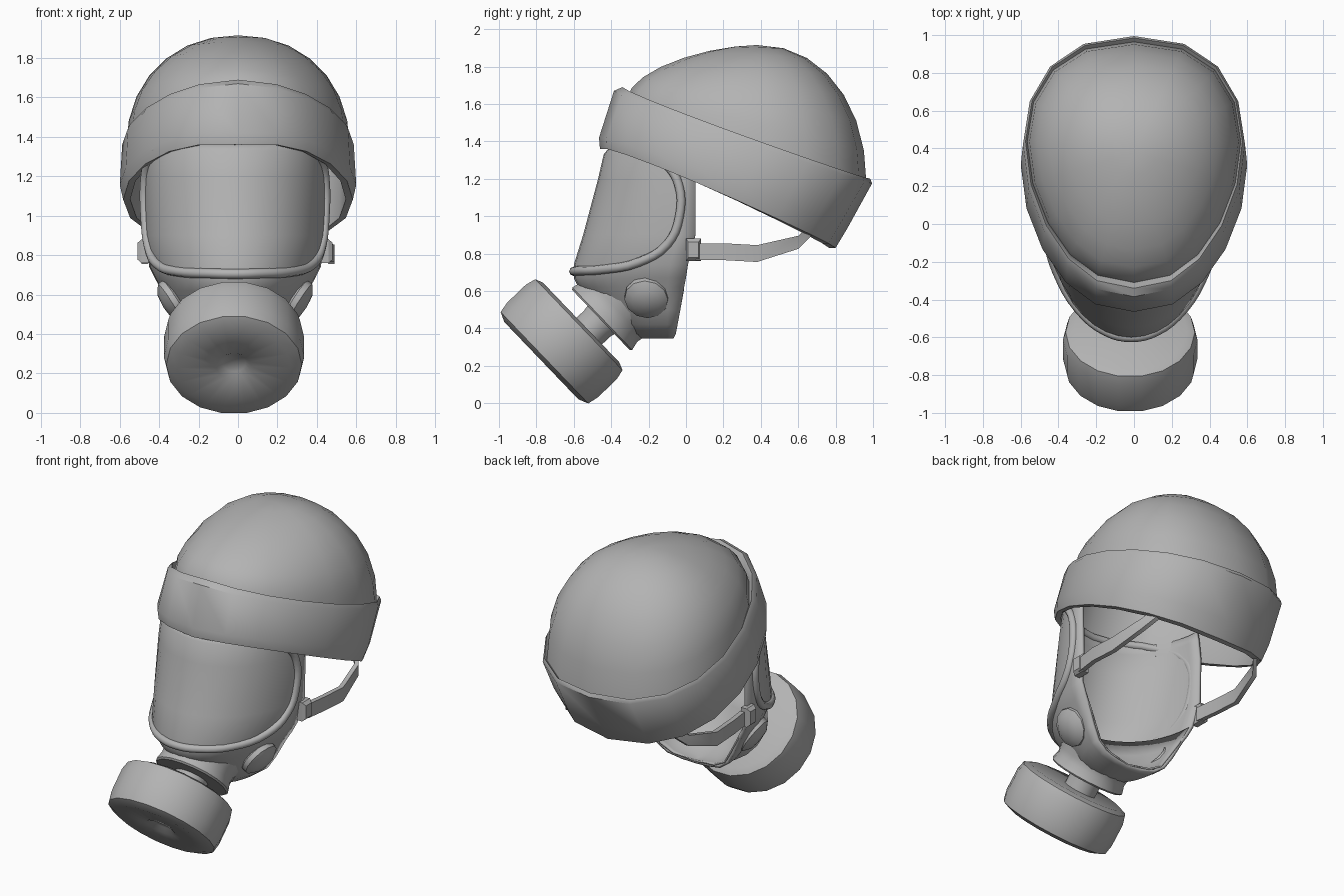
import bpy, bmesh
from math import sin, cos, pi, sqrt, radians
from mathutils import Vector

old = bpy.data.objects.get("Cube")
if old:
    bpy.data.objects.remove(old, do_unlink=True)

grey = bpy.data.materials.new("plain_grey")
grey.use_nodes = True
grey.diffuse_color = (0.45, 0.45, 0.45, 1)
grey.node_tree.nodes["Principled BSDF"].inputs["Base Color"].default_value = (0.45, 0.45, 0.45, 1)
MASK_X = -0.015  # the face piece sits slightly off centre


def add_object(name, data):
    obj = bpy.data.objects.new(name, data)
    data.materials.append(grey)
    bpy.context.scene.collection.objects.link(obj)
    return obj


def loft(name, rings, closed=True, wrap=False, caps=False, angle=45):
    """Skin a list of equally long point rings."""
    bm = bmesh.new()
    rows = [[bm.verts.new(p) for p in ring] for ring in rings]
    pairs = list(zip(rows, rows[1:])) + ([(rows[-1], rows[0])] if wrap else [])
    n = len(rows[0])
    for a, b in pairs:
        for i in range(n if closed else n - 1):
            j = (i + 1) % n
            bm.faces.new((a[i], a[j], b[j], b[i]))
    if caps:
        bm.faces.new(rows[0])
        bm.faces.new(rows[-1])
    bmesh.ops.remove_doubles(bm, verts=bm.verts, dist=0.0005)
    bmesh.ops.recalc_face_normals(bm, faces=bm.faces)
    mesh = bpy.data.meshes.new(name)
    bm.to_mesh(mesh)
    bm.free()
    mesh.shade_smooth()
    mesh.set_sharp_from_angle(angle=radians(angle))
    return add_object(name, mesh)


def lathe(name, centre, axis, profile, sides=18):
    """Spin (radius, height) pairs round an axis."""
    turn = Vector(axis).to_track_quat('Z', 'Y')
    rings = []
    for r, h in profile:
        rings.append([Vector(centre) + turn @ Vector((r * cos(2 * pi * i / sides),
                      r * sin(2 * pi * i / sides), h)) for i in range(sides)])
    return loft(name, rings)


def egg(front, back, width, z_front, z_back, bow, sides=18):
    """Tilted head-shaped ring, broader toward the back, bowed up or down at the sides."""
    ring = []
    for i in range(sides):
        a = 2 * pi * i / sides
        v, s = -cos(a), sin(a)
        x = width * abs(s) ** 0.85 * (1 + 0.15 * v)
        ring.append(Vector((x if s > 0 else -x,
                            (front + back) / 2 + v * (back - front) / 2,
                            z_front + (z_back - z_front) * (v + 1) / 2
                            + bow * abs(s) * (1 - 0.3 * v))))
    return ring


# Knitted hat: crown and folded cuff
base = egg(-0.31, 0.965, 0.56, 1.64, 1.17, -0.02)
top = Vector((0, 0.38, 1.915))
crown = []
for k in range(7):
    s = k * pi / 14
    ring = []
    for p in base:
        power = 0.94 + 0.35 * max(0, top.y - p.y)
        c, h = cos(s) ** power, sin(s) ** power
        ring.append(Vector((p.x * c, top.y + (p.y - top.y) * c, p.z + (top.z - p.z) * h)))
    crown.append(ring)
crown.append([top] * len(base))
loft("hat_crown", crown)
loft("hat_cuff", [egg(-0.31, 0.94, 0.545, 1.64, 1.16, -0.02),
                  egg(-0.34, 0.985, 0.567, 1.69, 1.2, -0.02),
                  egg(-0.385, 0.995, 0.58, 1.67, 1.175, -0.02),
                  egg(-0.465, 0.86, 0.592, 1.42, 0.93, 0.025),
                  egg(-0.46, 0.80, 0.575, 1.36, 0.83, 0.035),
                  egg(-0.425, 0.765, 0.54, 1.36, 0.83, 0.035)], wrap=True)

# Face piece: height, front, back, half width; the last rows close the chin
sections = [(1.38, -0.4, 0.04, 0.45), (1.33, -0.44, 0.045, 0.455), (1.2, -0.47, 0.05, 0.465),
            (0.9, -0.55, 0.05, 0.46), (0.74, -0.6, 0.01, 0.435), (0.67, -0.6, 0.0, 0.4),
            (0.62, -0.575, -0.01, 0.37), (0.5, -0.46, -0.03, 0.31), (0.42, -0.39, -0.045, 0.26),
            (0.37, -0.33, -0.055, 0.19), (0.35, -0.3, -0.065, 0.09), (0.345, -0.29, -0.07, 0)]
# Inner seal: a smaller bowl that meets the face piece along the chin
seal_sections = [(0.73, -0.46, 0.0, 0.415), (0.6, -0.4, -0.012, 0.345), (0.5, -0.33, -0.03, 0.285),
                 (0.42, -0.25, -0.045, 0.235), (0.375, -0.17, -0.055, 0.15), (0.355, -0.1, -0.07, 0)]


def face_shell(name, rows, thickness):
    """U-shaped shell, open at the back, with its thickness on the inside."""
    shell = []
    for z, front, back, width in rows:
        shell.append([(width * cos(pi * i / 20), back + (front - back) * sin(pi * i / 20), z)
                      for i in range(21)])
    obj = loft(name, shell, closed=False)
    obj.location.x = MASK_X
    middle = min(obj.data.polygons, key=lambda p: p.center.y)
    if middle.normal.y > 0:
        obj.data.flip_normals()
    solid = obj.modifiers.new("thickness", 'SOLIDIFY')
    solid.thickness = thickness
    solid.offset = -1


face_shell("mask_face_piece", sections, 0.02)
face_shell("mask_inner_seal", seal_sections, 0.01)


def on_mask(y, z):
    """Point on the face piece at a given depth and height."""
    for a, b in zip(sections, sections[1:]):
        if a[0] >= z >= b[0]:
            t = (a[0] - z) / (a[0] - b[0])
            front, back, width = (a[i] + (b[i] - a[i]) * t for i in (1, 2, 3))
            u = min(1, max(0, (y - back) / (front - back)))
            return Vector((width * sqrt(1 - u * u), back + (front - back) * u, z))


# Raised rim round the visor
half = [on_mask(y, z) for y, z in [(-0.7, 0.705), (-0.57, 0.708), (-0.45, 0.715), (-0.25, 0.755),
                                   (-0.1, 0.85), (-0.035, 1.0), (-0.04, 1.17), (-0.1, 1.27),
                                   (-0.22, 1.35), (-0.7, 1.378)]]
path = half + [Vector((-p.x, p.y, p.z)) for p in reversed(half[1:-1])]
curve = bpy.data.curves.new("visor_rim", 'CURVE')
curve.dimensions = '3D'
curve.bevel_depth = 0.025
curve.bevel_resolution = 2
curve.resolution_u = 4
spline = curve.splines.new('BEZIER')
spline.bezier_points.add(len(path) - 1)
for point, co in zip(spline.bezier_points, path):
    point.co = co
    point.handle_left_type = point.handle_right_type = 'AUTO'
spline.use_cyclic_u = True
add_object("visor_rim", curve).location.x = MASK_X

# Snout, neck and filter canister share one tilted axis
axis = (0, -0.72, -0.69)
lathe("mask_snout", (MASK_X, -0.455, 0.445), axis,
      [(0, 0), (0.225, 0), (0.235, -0.01), (0.222, -0.06), (0.228, -0.1), (0.245, -0.15)])
lathe("filter_neck", (MASK_X, -0.455, 0.445), axis,
      [(0.11, -0.02), (0.1, 0.03), (0.1, 0.2)])
lathe("filter_canister", (-0.02, -0.663, 0.333), axis,
      [(0, -0.142), (0.3, -0.142), (0.342, -0.125), (0.356, -0.07), (0.356, 0.07),
       (0.344, 0.13), (0.29, 0.153), (0.09, 0.14), (0.06, 0.115), (0, 0.11)])

# Paired side parts
for side, label in ((1, "left"), (-1, "right")):
    lathe(label + "_valve", (MASK_X + side * 0.305, -0.21, 0.57), (side * 0.8, -0.1, -0.5),
          [(0.1, -0.02), (0.12, 0), (0.117, 0.03), (0.075, 0.058), (0, 0.068)], sides=12)

    block = []
    for x, grow in ((0.435, 1), (0.475, 1), (0.495, 0.7)):
        block.append([(MASK_X + side * x, 0.04 + a * 0.04 * grow, 0.82 + b * 0.06 * grow)
                      for a, b in ((-1, -1), (1, -1), (1, 1), (-1, 1))])
    loft(label + "_buckle", block, caps=True, angle=30)

    strap = []
    for x, y, z, tall in ((0.455, 0.05, 0.81, 0.045), (0.475, 0.2, 0.81, 0.045),
                          (0.475, 0.38, 0.8, 0.045), (0.43, 0.6, 0.86, 0.035),
                          (0.35, 0.7, 0.96, 0.035)):
        strap.append([(side * (x + a * 0.015), y, z + b * tall)
                      for a, b in ((-1, -1), (1, -1), (1, 1), (-1, 1))])
    loft(label + "_strap", strap, caps=True, angle=40)
